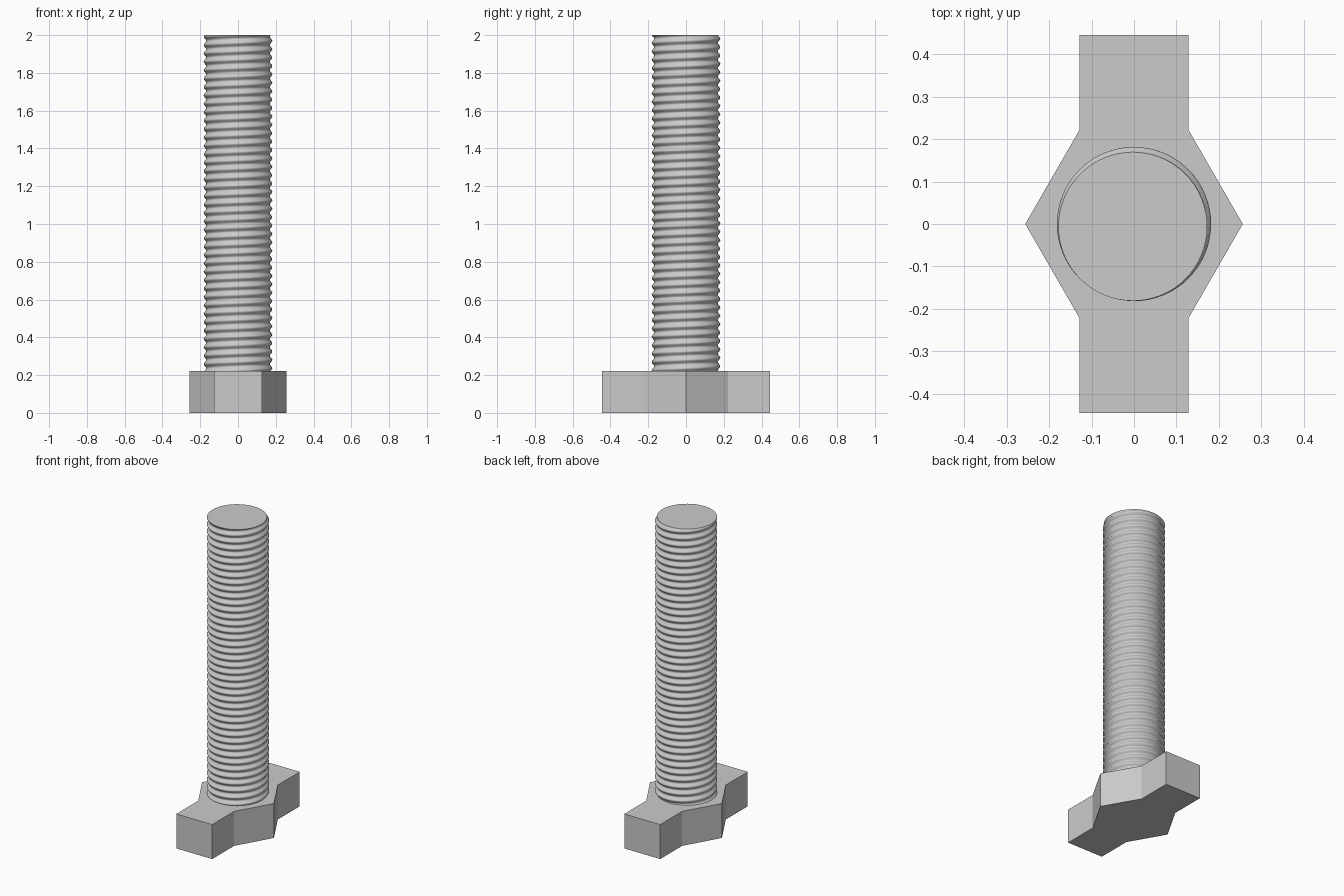
import bpy, bmesh
from math import pi, cos, sin, radians

if "Cube" in bpy.data.objects:
    bpy.data.objects.remove(bpy.data.objects["Cube"])

HEAD_TOP, TOP = 0.222, 2.0
TURNS, SLICES, SIDES = 40, 12, 64
CORE, OFFSET, TOP_ANGLE = 0.175, 0.0065, radians(-115)

steel = bpy.data.materials.new("grey steel")
steel.use_nodes = True
steel.diffuse_color = (0.6, 0.6, 0.6, 1)
steel.node_tree.nodes["Principled BSDF"].inputs["Base Color"].default_value = (0.6, 0.6, 0.6, 1)


def finish(bm, name):
    bmesh.ops.recalc_face_normals(bm, faces=bm.faces)
    mesh = bpy.data.meshes.new(name)
    bm.to_mesh(mesh)
    bm.free()
    mesh.materials.append(steel)
    obj = bpy.data.objects.new(name, mesh)
    bpy.context.collection.objects.link(obj)
    return obj


# Head: a hexagon with a straight bar through it
half = 0.128
quarter = [(half, 0.445), (half, 0.222), (2 * half, 0)]
right = quarter + [(x, -y) for x, y in reversed(quarter[:2])]
outline = right + [(-x, -y) for x, y in right]
bm = bmesh.new()
base = bm.faces.new([bm.verts.new((x, y, 0)) for x, y in outline])
side = bmesh.ops.extrude_face_region(bm, geom=[base], use_keep_orig=True)["geom"]
bmesh.ops.translate(bm, vec=(0, 0, HEAD_TOP),
                    verts=[v for v in side if isinstance(v, bmesh.types.BMVert)])
finish(bm, "bolt_head")

# Threaded shaft: an off-centre circle twisted upward as a right-hand helix
bm = bmesh.new()
rings = []
count = TURNS * SLICES
for i in range(count + 1):
    z = HEAD_TOP + (TOP - HEAD_TOP) * i / count
    a = TOP_ANGLE + 2 * pi * i / SLICES
    cx, cy = OFFSET * cos(a), OFFSET * sin(a)
    rings.append([bm.verts.new((cx + CORE * cos(t), cy + CORE * sin(t), z))
                  for t in (2 * pi * j / SIDES for j in range(SIDES))])
for low, high in zip(rings, rings[1:]):
    for j in range(SIDES):
        k = (j + 1) % SIDES
        bm.faces.new((low[j], low[k], high[k], high[j]))
bm.faces.new(rings[-1])
bm.faces.new(list(reversed(rings[0])))
shaft = finish(bm, "threaded_shaft")

bpy.ops.object.select_all(action='DESELECT')
shaft.select_set(True)
bpy.context.view_layer.objects.active = shaft
bpy.ops.object.shade_smooth_by_angle(angle=radians(35))
